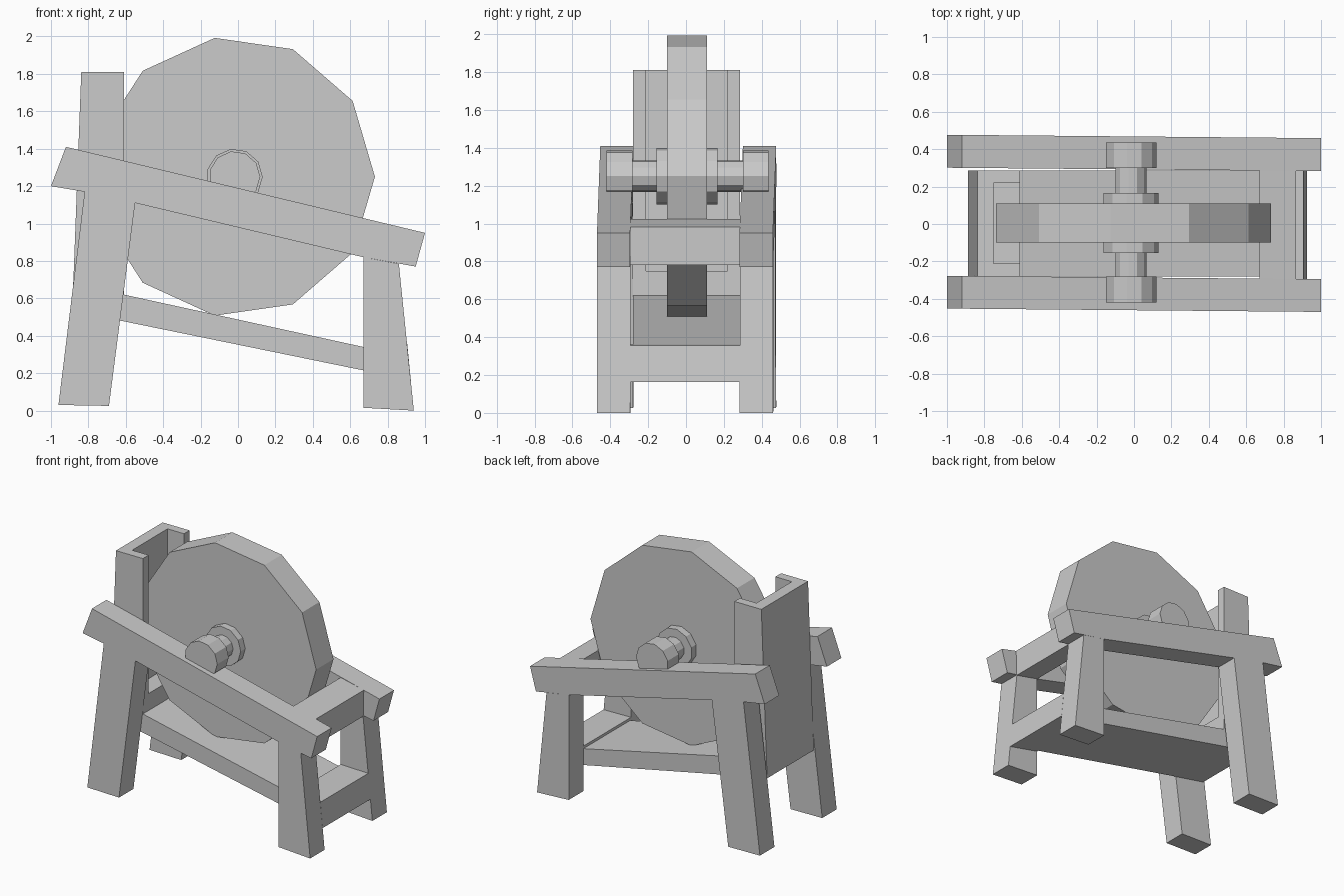
import bpy, bmesh
from math import cos, sin, tau

if "Cube" in bpy.data.objects:
    bpy.data.objects.remove(bpy.data.objects["Cube"])

SKEW = -0.009  # the side frames run very slightly askew


def prism(name, profile, y0, y1, skew=0.0):
    """Extrude an (x, z) profile from y0 to y1."""
    bm = bmesh.new()
    face = bm.faces.new([bm.verts.new((x, y0, z)) for x, z in profile])
    ext = bmesh.ops.extrude_face_region(bm, geom=[face])
    for v in ext["geom"]:
        if isinstance(v, bmesh.types.BMVert):
            v.co.y = y1
    for v in bm.verts:
        v.co.y += skew * v.co.x
    bmesh.ops.recalc_face_normals(bm, faces=bm.faces)
    mesh = bpy.data.meshes.new(name)
    bm.to_mesh(mesh)
    bm.free()
    obj = bpy.data.objects.new(name, mesh)
    bpy.context.collection.objects.link(obj)
    return obj


def disc(name, radius, y0, y1, sides=11):
    ring = [(-0.018 + radius * cos(tau * i / sides),
             1.25 + radius * sin(tau * i / sides)) for i in range(sides)]
    return prism(name, ring, y0, y1)


# Grinding wheel, hub and axle
disc("grinding_wheel", 0.75, -0.1, 0.11)
disc("hub", 0.15, -0.155, 0.167)
disc("axle", 0.085, -0.35, 0.36)

# Side frames: sloping beam, splayed legs, axle bearing
for side, y0, y1 in (("front", -0.461, -0.286), ("back", 0.292, 0.468)):
    prism(side + "_beam", [(-0.92, 1.41), (1.0, 0.95), (0.95, 0.77),
                           (0.67, 0.82), (-0.55, 1.11), (-0.82, 1.17), (-1.0, 1.2)],
          y0, y1, SKEW)
    prism(side + "_left_leg", [(-0.82, 1.17), (-0.55, 1.11), (-0.69, 0.025), (-0.96, 0.03)],
          y0, y1, SKEW)
    prism(side + "_right_leg", [(0.67, 0.82), (0.86, 0.785), (0.94, 0.0), (0.67, 0.015)],
          y0, y1, SKEW)
disc("front_bearing", 0.137, -0.42, -0.282)
disc("back_bearing", 0.137, 0.3, 0.435)

# Cross pieces joining the right legs
prism("upper_crossbar", [(0.67, 1.025), (0.867, 0.982), (0.862, 0.78), (0.67, 0.82)],
      -0.288, 0.294, SKEW)
prism("lower_stretcher", [(0.67, 0.36), (0.905, 0.355), (0.924, 0.162), (0.67, 0.215)],
      -0.288, 0.294, SKEW)

# Sloping tray board under the wheel
prism("tray_board", [(-0.61, 0.62), (0.68, 0.338), (0.68, 0.213), (-0.61, 0.477)],
      -0.28, 0.285)

# Upright guard: back wall, two cheeks and a solid foot below the slot
prism("guard_back_wall", [(-0.838, 1.81), (-0.75, 1.81), (-0.75, 0.75), (-0.878, 0.75)],
      -0.28, 0.285)
for side, y0, y1 in (("front", -0.28, -0.21), ("back", 0.218, 0.285)):
    prism(side + "_guard_cheek", [(-0.75, 1.81), (-0.61, 1.81), (-0.61, 0.75), (-0.75, 0.75)],
          y0, y1)
prism("guard_foot", [(-0.878, 0.75), (-0.61, 0.75), (-0.61, 0.477), (-0.888, 0.53)],
      -0.28, 0.285)
